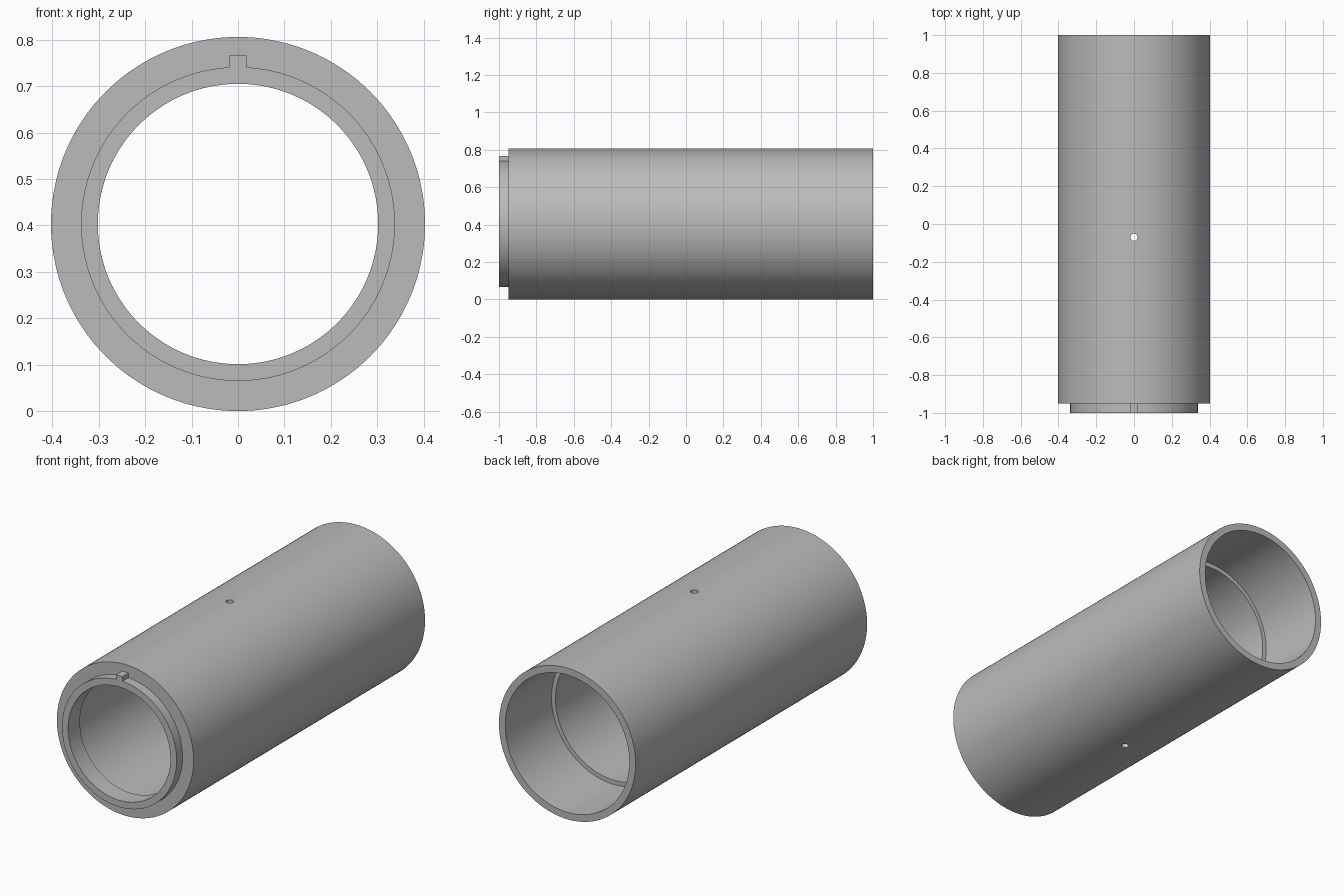
import bpy
import bmesh
from math import radians, tau
from mathutils import Matrix, Vector

if "Cube" in bpy.data.objects:
    bpy.data.objects.remove(bpy.data.objects["Cube"], do_unlink=True)

R = 0.403  # outer radius, also the height of the axis

grey = bpy.data.materials.new("plain grey")
grey.use_nodes = True
colour = (0.5, 0.5, 0.5, 1)
grey.diffuse_color = colour
grey.node_tree.nodes["Principled BSDF"].inputs["Base Color"].default_value = colour


def add_object(name, bm):
    bmesh.ops.recalc_face_normals(bm, faces=bm.faces)
    mesh = bpy.data.meshes.new(name)
    bm.to_mesh(mesh)
    bm.free()
    mesh.materials.append(grey)
    ob = bpy.data.objects.new(name, mesh)
    bpy.context.collection.objects.link(ob)
    return ob


def lathe(name, profile, steps):
    """Revolve a closed (y, radius) profile about the tube axis."""
    bm = bmesh.new()
    verts = [bm.verts.new((0, y, R + r)) for y, r in profile]
    edges = [bm.edges.new((a, b)) for a, b in zip(verts, verts[1:] + verts[:1])]
    bmesh.ops.spin(bm, geom=verts + edges, cent=(0, 0, R), axis=(0, 1, 0),
                   angle=tau, steps=steps, use_duplicate=False)
    bmesh.ops.remove_doubles(bm, verts=bm.verts, dist=1e-5)
    return add_object(name, bm)


# Tube: front spigot collar, outer wall, rear socket, main bore, front lip
tube = lathe("tube", [
    (-1.0, 0.338), (-0.95, 0.338), (-0.95, R), (1.0, R),
    (1.0, 0.366), (0.61, 0.366), (0.61, 0.343),
    (-0.90, 0.343), (-0.90, 0.302), (-1.0, 0.302)], 144)

# Locating key on top of the collar
bm = bmesh.new()
bmesh.ops.create_cube(bm, size=1, matrix=Matrix.Translation((0, -0.97, 0.746))
                      @ Matrix.Diagonal((0.038, 0.06, 0.04, 1)))
key = add_object("locating_key", bm)

# Pin hole through the top and bottom walls
bm = bmesh.new()
bmesh.ops.create_cone(bm, cap_ends=True, segments=24, radius1=0.019, radius2=0.019,
                      depth=1, matrix=Matrix.Translation((0, -0.07, R)))
pin = add_object("pin_hole_cutter", bm)

bpy.ops.object.select_all(action="DESELECT")
bpy.context.view_layer.objects.active = tube
tube.select_set(True)
for helper, operation in ((key, "UNION"), (pin, "DIFFERENCE")):
    mod = tube.modifiers.new(helper.name, "BOOLEAN")
    mod.object = helper
    mod.operation = operation
    mod.solver = "EXACT"
    bpy.ops.object.modifier_apply(modifier=mod.name)
    bpy.data.objects.remove(helper, do_unlink=True)

bpy.ops.object.shade_smooth_by_angle(angle=radians(30))
